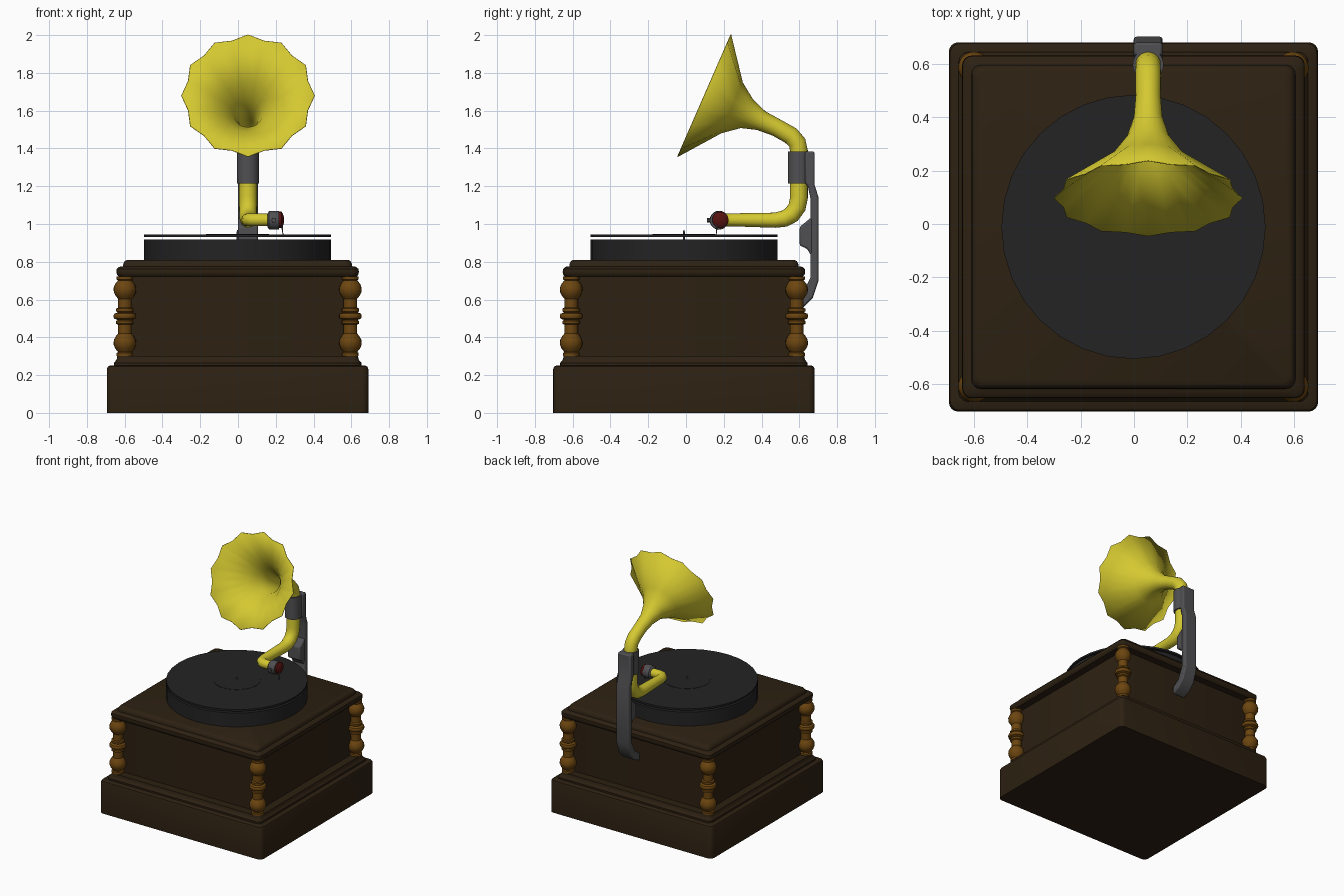
import bpy, bmesh, math
from mathutils import Vector, Matrix

if "Cube" in bpy.data.objects:
    bpy.data.objects.remove(bpy.data.objects["Cube"])

CX, CY = -0.002, -0.011      # centre of the cabinet
HX = 0.053                   # x of horn, arm and bracket


def material(name, r, g, b):
    m = bpy.data.materials.new(name)
    m.diffuse_color = (r, g, b, 1)
    m.use_nodes = True
    m.node_tree.nodes["Principled BSDF"].inputs["Base Color"].default_value = m.diffuse_color
    return m


WOOD = material("dark_wood", 0.026, 0.015, 0.006)
TURNED = material("turned_wood", 0.15, 0.06, 0.005)
BRASS = material("brass", 0.66, 0.58, 0.03)
BLACK = material("black", 0.017, 0.017, 0.018)
IRON = material("iron", 0.08, 0.08, 0.085)
RED = material("red", 0.09, 0.006, 0.005)


def finish(name, bm, mat, angle=35):
    bmesh.ops.recalc_face_normals(bm, faces=bm.faces)
    mesh = bpy.data.meshes.new(name)
    bm.to_mesh(mesh)
    bm.free()
    mesh.materials.append(mat)
    ob = bpy.data.objects.new(name, mesh)
    bpy.context.collection.objects.link(ob)
    bpy.ops.object.select_all(action='DESELECT')
    ob.select_set(True)
    bpy.context.view_layer.objects.active = ob
    bpy.ops.object.shade_smooth_by_angle(angle=math.radians(angle))
    return ob


def skin(rings, caps=True):
    """Join rings of points into a closed-sided surface."""
    bm = bmesh.new()
    vs = [[bm.verts.new(p) for p in ring] for ring in rings]
    n = len(vs[0])
    for a, b in zip(vs, vs[1:]):
        for i in range(n):
            j = (i + 1) % n
            bm.faces.new((a[i], a[j], b[j], b[i]))
    if caps:
        bm.faces.new(vs[0])
        bm.faces.new(vs[-1])
    return bm


def slab(name, layers, corner, mat):
    """Rounded square sections (half width, z) stacked upwards."""
    rings = []
    for half, z in layers:
        ring = []
        for k in range(4):
            c = (half - corner) * math.sqrt(2)
            mid = math.radians(45 + 90 * k)
            for s in range(5):
                a = math.radians(90 * k + 22.5 * s)
                ring.append((CX + c * math.cos(mid) + corner * math.cos(a),
                             CY + c * math.sin(mid) + corner * math.sin(a), z))
        rings.append(ring)
    return finish(name, skin(rings), mat)


def lathe(name, profile, origin, mat, sides=24, axis='Z'):
    """Turn (radius, height) points round an axis."""
    turn = Matrix.Rotation(math.pi / 2, 3, 'Y') if axis == 'X' else Matrix.Identity(3)
    rings = [[Vector(origin) + turn @ Vector((r * math.cos(2 * math.pi * i / sides),
                                              r * math.sin(2 * math.pi * i / sides), h))
              for i in range(sides)] for r, h in profile]
    return finish(name, skin(rings), mat)


def sweep(name, path, mat, sides=24, dents=(), caps=True):
    """Tube along (x, y, z, radius) points; dents pull in every other vertex."""
    pts = [Vector(p[:3]) for p in path]
    last = len(pts) - 1
    tang = []
    for i in range(last + 1):
        t = Vector()
        if i > 0:
            t += (pts[i] - pts[i - 1]).normalized()
        if i < last:
            t += (pts[i + 1] - pts[i]).normalized()
        tang.append(t.normalized())
    u = tang[0].cross(Vector((1, 0, 0))).normalized()
    rings = []
    for i, p in enumerate(pts):
        if i:
            u = tang[i - 1].rotation_difference(tang[i]) @ u
        v = tang[i].cross(u)
        dent = dents[i] if i < len(dents) else 0
        ring = []
        for k in range(sides):
            a = 2 * math.pi * k / sides
            r = path[i][3] * (1 - dent * (k % 2))
            ring.append(p + r * (u * math.cos(a) + v * math.sin(a)))
        rings.append(ring)
    return finish(name, skin(rings, caps), mat)


# Cabinet: plinth, body and moulded lid
slab("plinth", [(0.692, 0), (0.692, 0.232), (0.687, 0.245), (0.677, 0.25), (0.655, 0.252),
                (0.655, 0.265), (0.646, 0.275), (0.64, 0.285), (0.637, 0.302)], 0.035, WOOD)
slab("cabinet_body", [(0.575, 0.29), (0.575, 0.73)], 0.01, WOOD)
slab("lid", [(0.628, 0.72), (0.638, 0.73), (0.642, 0.745), (0.64, 0.762), (0.628, 0.773),
             (0.607, 0.776), (0.605, 0.79), (0.597, 0.804), (0.585, 0.81)], 0.035, WOOD)

# Turned corner columns, the profile mirrored about mid height
half = [(0.044, 0.21), (0.044, 0.195), (0.036, 0.19), (0.052, 0.17), (0.06, 0.148),
        (0.058, 0.125), (0.046, 0.104), (0.036, 0.092), (0.036, 0.045), (0.046, 0.04),
        (0.046, 0.026), (0.038, 0.02), (0.056, 0.013), (0.06, 0.005)]
column = [(r, -h) for r, h in half] + [(r, h) for r, h in reversed(half)]
for side, sx in (("left", -1), ("right", 1)):
    for end, sy in (("front", -1), ("back", 1)):
        lathe(f"{end}_{side}_column", column,
              (CX + sx * 0.597, CY + sy * 0.597, 0.512), TURNED, 20)

# Turntable, record, label and spindle
centre = (CX, CY, 0)
lathe("turntable", [(0.495, 0.808), (0.495, 0.917)], centre, BLACK, 32)
lathe("record", [(0.495, 0.93), (0.495, 0.944)], centre, BLACK, 32)
lathe("record_label", [(0.167, 0.94), (0.167, 0.946)], centre, BLACK, 32)
lathe("spindle", [(0.005, 0.90), (0.005, 0.96), (0.002, 0.968)], centre, IRON, 10)

# Scalloped horn running down into the collar
horn = sweep("horn", [(HX, 0.0975, 1.679, 0.354), (HX, 0.244, 1.615, 0.146),
                      (HX, 0.323, 1.583, 0.082), (HX, 0.398, 1.547, 0.054),
                      (HX, 0.48, 1.51, 0.047), (HX, 0.555, 1.468, 0.048),
                      (HX, 0.589, 1.43, 0.047), (HX, 0.598, 1.385, 0.047),
                      (HX, 0.598, 1.28, 0.047)],
             BRASS, dents=(0.07, 0.04, 0.015), caps=False)
thick = horn.modifiers.new("thickness", 'SOLIDIFY')
thick.thickness = 0.004

# Tone arm curving forward, then sideways to the sound box
sweep("tone_arm", [(HX, 0.598, 1.30, 0.047), (HX, 0.598, 1.14, 0.047),
                   (HX, 0.588, 1.09, 0.047), (HX, 0.56, 1.05, 0.046),
                   (HX, 0.52, 1.028, 0.044), (HX, 0.47, 1.02, 0.04),
                   (HX, 0.235, 1.022, 0.034), (HX + 0.006, 0.205, 1.022, 0.034),
                   (HX + 0.025, 0.186, 1.022, 0.034), (HX + 0.05, 0.18, 1.022, 0.033),
                   (0.17, 0.18, 1.022, 0.032)], BRASS, 20)
lathe("sound_box", [(0.036, 0.155), (0.048, 0.165), (0.05, 0.19), (0.048, 0.218)],
      (0, 0.175, 1.02), IRON, 20, 'X')
lathe("diaphragm", [(0.043, 0.215), (0.043, 0.23), (0.034, 0.237), (0.016, 0.243)],
      (0, 0.182, 1.022), RED, 20, 'X')
sweep("needle_holder", [(0.19, 0.15, 1.02, 0.014), (0.19, 0.112, 1.02, 0.012)], IRON, 10)
sweep("needle", [(0.232, 0.165, 1.0, 0.005), (0.238, 0.16, 0.945, 0.002)], IRON, 8)

# Collar
lathe("collar", [(0.058, 1.215), (0.058, 1.385)], (HX, 0.597, 0), IRON, 24)


def plate(name, outline, width):
    """Side outline (y, z) drawn across the width, with softened edges."""
    bm = bmesh.new()
    a = [bm.verts.new((HX - width / 2, y, z)) for y, z in outline]
    b = [bm.verts.new((HX + width / 2, y, z)) for y, z in outline]
    bm.faces.new(a)
    bm.faces.new(b)
    n = len(outline)
    for i in range(n):
        j = (i + 1) % n
        bm.faces.new((a[i], a[j], b[j], b[i]))
    ob = finish(name, bm, IRON)
    bevel = ob.modifiers.new("soft_edges", 'BEVEL')
    bevel.width = 0.01
    bevel.segments = 2
    bevel.limit_method = 'ANGLE'


# Bracket up the back of the cabinet, with its inner lug
plate("bracket", [(0.63, 1.385), (0.68, 1.385), (0.68, 1.21), (0.702, 1.14), (0.702, 0.70),
                  (0.672, 0.61), (0.62, 0.557), (0.56, 0.53), (0.56, 0.59), (0.615, 0.625),
                  (0.66, 0.72), (0.66, 1.13), (0.645, 1.20), (0.63, 1.215)], 0.108)
plate("bracket_lug", [(0.602, 0.985), (0.67, 1.04), (0.67, 0.82), (0.64, 0.87), (0.602, 0.885)],
      0.106)
